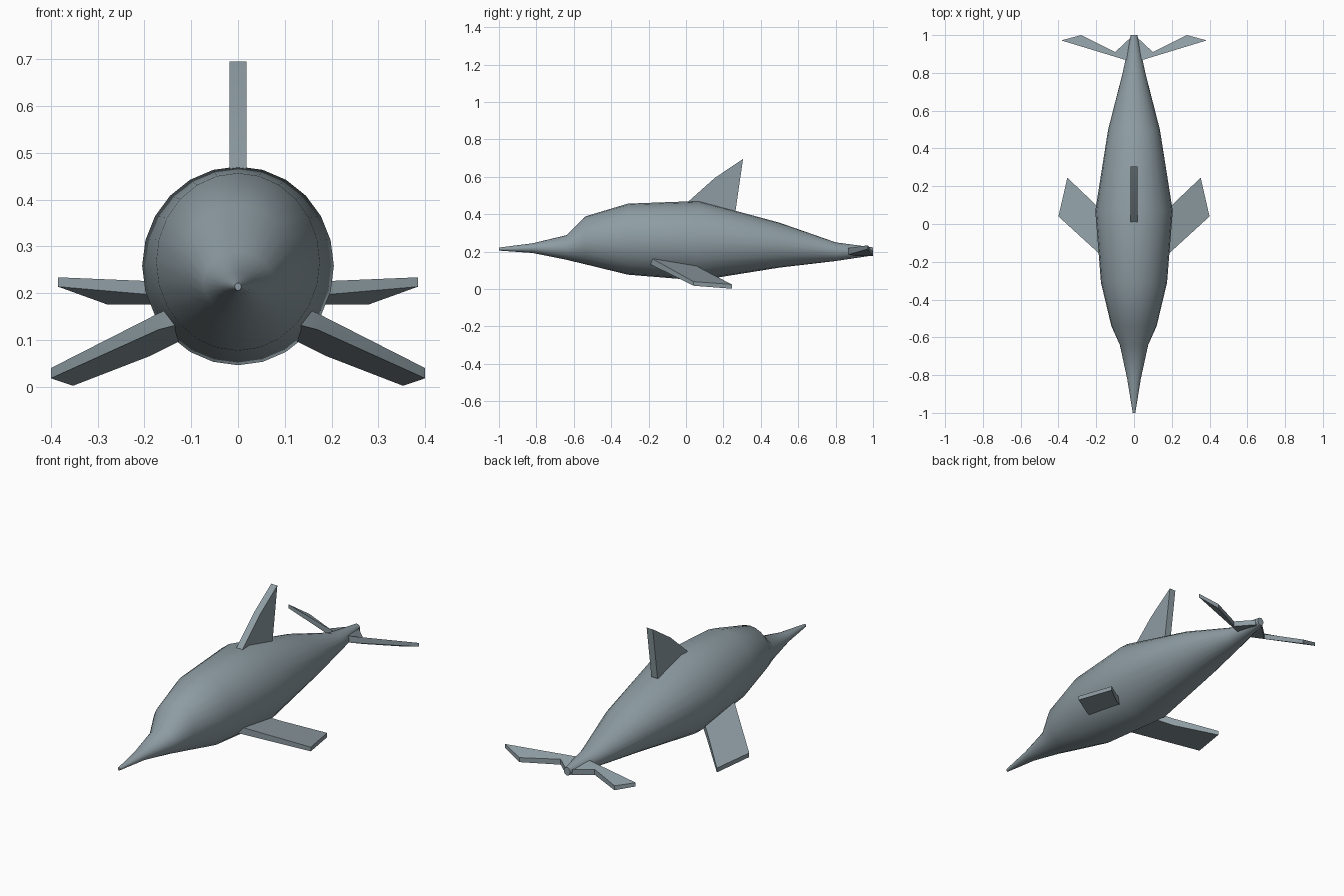
import bpy, bmesh, math

cube = bpy.data.objects.get("Cube")
if cube:
    bpy.data.objects.remove(cube, do_unlink=True)

skin = bpy.data.materials.new("blue_grey_skin")
skin.use_nodes = True
colour = (0.27, 0.335, 0.365, 1)
skin.diffuse_color = colour
skin.node_tree.nodes["Principled BSDF"].inputs["Base Color"].default_value = colour


def loft(name, rings, angle):
    """Skin closed rings of equal length and cap both ends."""
    bm = bmesh.new()
    loops = [[bm.verts.new(p) for p in ring] for ring in rings]
    count = len(loops[0])
    for a, b in zip(loops, loops[1:]):
        for i in range(count):
            j = (i + 1) % count
            bm.faces.new((a[i], a[j], b[j], b[i]))
    bm.faces.new(loops[0])
    bm.faces.new(loops[-1])
    bmesh.ops.recalc_face_normals(bm, faces=bm.faces)
    mesh = bpy.data.meshes.new(name)
    bm.to_mesh(mesh)
    bm.free()
    mesh.materials.append(skin)
    obj = bpy.data.objects.new(name, mesh)
    bpy.context.collection.objects.link(obj)
    bpy.ops.object.select_all(action="DESELECT")
    obj.select_set(True)
    bpy.context.view_layer.objects.active = obj
    bpy.ops.object.shade_smooth_by_angle(angle=math.radians(angle))
    return obj


def plate(name, outline):
    """Tapering fin: outline points are (x, y, bottom z, top z)."""
    return loft(name, [[(x, y, low) for x, y, low, top in outline],
                       [(x, y, top) for x, y, low, top in outline]], 35)


# Body: y, bottom, top, half width
SIDES = 24
stations = [(-1, .206, .222, .007), (-.82, .193, .245, .036),
            (-.64, .157, .288, .075), (-.54, .133, .388, .12),
            (-.31, .077, .457, .175), (.07, .046, .471, .205),
            (.5, .115, .355, .137), (.8, .15, .25, .06),
            (1, .18, .223, .018)]
rings = []
for y, low, top, half in stations:
    ring = []
    for i in range(SIDES):
        a = 2 * math.pi * i / SIDES
        ring.append((half * math.sin(a), y, (low + top) / 2 + (top - low) / 2 * math.cos(a)))
    rings.append(ring)
loft("body", rings, 60)

# Upright back fin
profile = [(-.02, .44), (.02, .475), (.155, .595), (.305, .696), (.265, .42), (.22, .38)]
loft("dorsal_fin", [[(x, y, z) for y, z in profile] for x in (-.018, .018)], 35)

# Paired fins
for side, s in (("left", 1), ("right", -1)):
    flipper = [(.12, -.2, .135, .18), (.17, -.17, .122, .157), (.4, .04, .018, .04),
               (.353, .245, .002, .025), (.19, .09, .065, .105), (.12, .03, .1, .14)]
    plate(side + "_flipper", [(s * x, y, low, top) for x, y, low, top in flipper])
    fluke = [(.0, .855, .185, .22), (.05, .87, .185, .22), (.385, .972, .214, .234),
             (.28, 1, .176, .2), (.1, .91, .176, .205), (.02, .985, .182, .21),
             (.0, .985, .182, .21)]
    plate(side + "_tail_fluke", [(s * x, y, low, top) for x, y, low, top in fluke])
